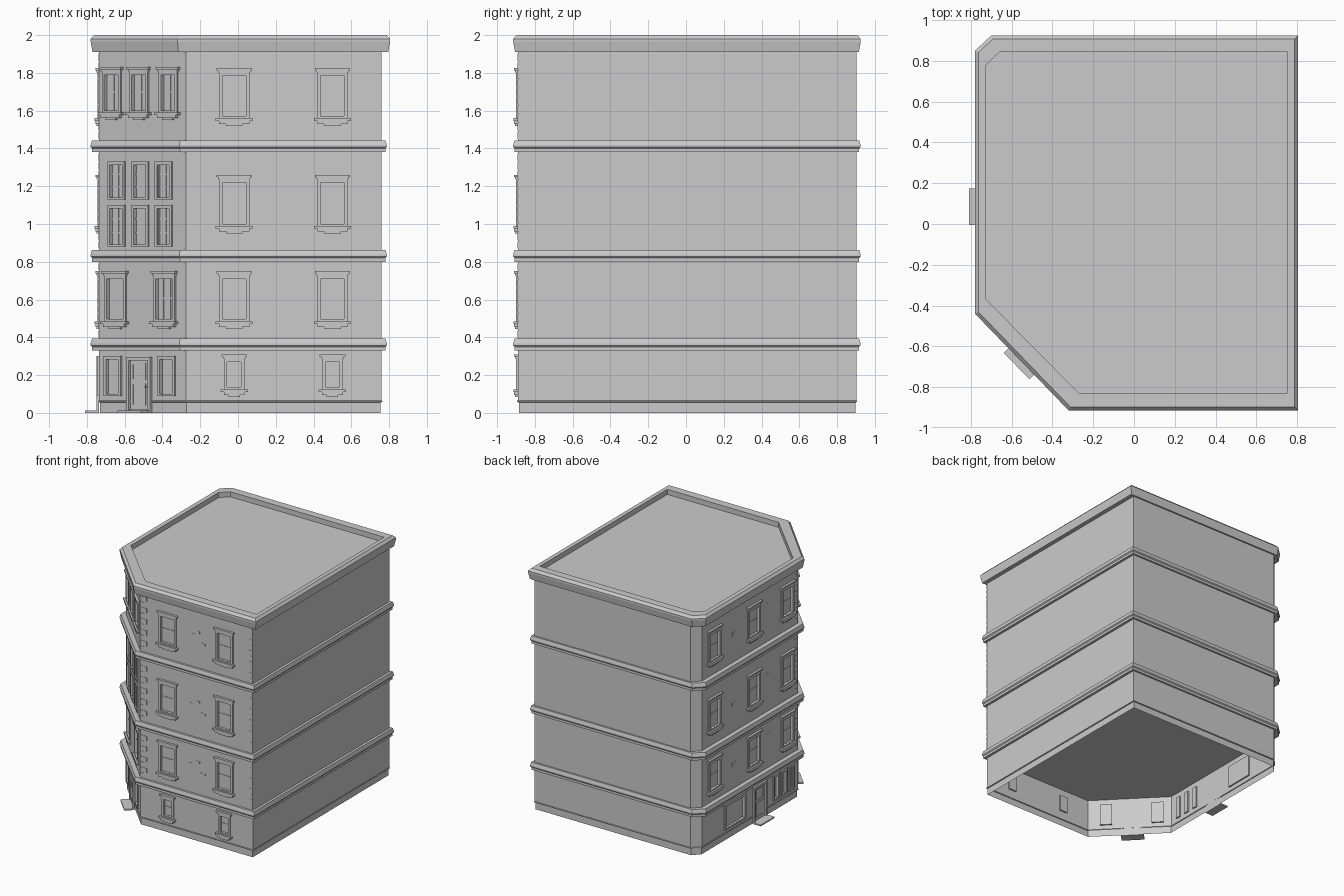
import bpy, bmesh
from mathutils import Vector

cube = bpy.data.objects.get("Cube")
if cube:
    bpy.data.objects.remove(cube, do_unlink=True)

grey = bpy.data.materials.new("plain_grey")
grey.use_nodes = True
COLOR = (0.6, 0.6, 0.6, 1)
grey.diffuse_color = COLOR
grey.node_tree.nodes["Principled BSDF"].inputs["Base Color"].default_value = COLOR

# Footprints, counter-clockwise from the cut corner
WALL = [(-.735, -.42), (-.275, -.89), (.76, -.89), (.76, .902), (-.675, .902), (-.735, .84)]
BAND = [(-.78, -.44), (-.31, -.915), (.788, -.915), (.788, .924), (-.70, .924), (-.78, .85)]
CORNICE = [(-.78, -.44), (-.32, -.915), (.805, -.915), (.805, .925), (-.70, .925), (-.78, .85)]
DECK = [(-.725, -.37), (-.27, -.83), (.753, -.83), (.753, .843), (-.66, .843), (-.725, .78)]


def finish(bm, name, recalc=True):
    if recalc:
        bmesh.ops.recalc_face_normals(bm, faces=bm.faces)
    mesh = bpy.data.meshes.new(name)
    bm.to_mesh(mesh)
    bm.free()
    mesh.materials.append(grey)
    obj = bpy.data.objects.new(name, mesh)
    bpy.context.collection.objects.link(obj)


def offset(poly, dist):
    """Mitred outward offset of a footprint."""
    pts = [Vector(p) for p in poly]
    out = []
    for i, p in enumerate(pts):
        a = (p - pts[i - 1]).normalized()
        b = (pts[(i + 1) % len(pts)] - p).normalized()
        n1, n2 = Vector((a.y, -a.x)), Vector((b.y, -b.x))
        out.append(p + (n1 + n2) * dist / (1 + n1.dot(n2)))
    return out


def loft(rings, closed=False, cap=False):
    """Skin a stack of (footprint, offset, z) rings."""
    bm = bmesh.new()
    loops = [[bm.verts.new((p.x, p.y, z)) for p in offset(poly, d)] for poly, d, z in rings]
    pairs = list(zip(loops, loops[1:]))
    if closed:
        pairs.append((loops[-1], loops[0]))
    for lo, hi in pairs:
        for i in range(len(lo)):
            j = (i + 1) % len(lo)
            bm.faces.new((lo[i], lo[j], hi[j], hi[i]))
    if cap:
        bm.faces.new(loops[-1])
    bm.normal_update()
    return bm


# Ceiling of the ground floor
bm = bmesh.new()
bm.faces.new([bm.verts.new((p.x, p.y, .33)) for p in reversed(offset(WALL, -.002))])
finish(bm, "ground_floor_ceiling", recalc=False)

# Cornice, parapet and roof deck
finish(loft([(WALL, 0, 1.91), (CORNICE, -.01, 1.91), (CORNICE, 0, 1.965), (CORNICE, 0, 1.98),
             (CORNICE, -.018, 2), (DECK, 0, 2), (DECK, 0, 1.958)], cap=True),
       "cornice_and_roof", recalc=False)

# Moulded bands between the floors
for name, z in (("lower", .33), ("middle", .8), ("upper", 1.38)):
    finish(loft([(WALL, -.01, z), (BAND, -.007, z), (BAND, -.007, z + .02),
                 (BAND, 0, z + .028), (BAND, 0, z + .038), (BAND, -.007, z + .063),
                 (WALL, -.01, z + .063)], closed=True), name + "_band")

# Wall frames: origin, direction along the wall, outward direction
FRONT = (Vector((0, -.89, 0)), Vector((1, 0, 0)), Vector((0, -1, 0)))
LEFT = (Vector((-.735, 0, 0)), Vector((0, 1, 0)), Vector((-1, 0, 0)))
along = Vector((.46, -.47, 0)).normalized()
DIAG = (Vector((-.505, -.655, 0)), along, Vector((along.y, -along.x, 0)))
UP = Vector((0, 0, 1))
RECESS = .012
openings = []


def diag_u(x):
    return (x - DIAG[0].x) / along.x


def block(bm, wall, u, z0, z1, width, depth, start=.0005):
    """Box on a wall, centred at u, sticking out by depth."""
    origin, t, n = wall
    ends = []
    for z in (z0, z1):
        ends.append([bm.verts.new(origin + t * (u + s * width / 2) + n * d + UP * z)
                     for s, d in ((-1, start), (1, start), (1, depth), (-1, depth))])
    lo, hi = ends
    bm.faces.new(lo)
    bm.faces.new(hi)
    for i in range(4):
        j = (i + 1) % 4
        bm.faces.new((lo[i], lo[j], hi[j], hi[i]))


def frame(bm, wall, u, z0, z1, w, bar=.018, depth=.01):
    """Four-sided surround."""
    for s in (-1, 1):
        block(bm, wall, u + s * (w - bar) / 2, z0, z1, bar, depth)
    block(bm, wall, u, z1 - bar, z1, w - 2 * bar, depth)
    block(bm, wall, u, z0, z0 + bar * .6, w - 2 * bar, depth)


def window(bm, wall, u, z0, z1, w, trim=True, rails=1, mullions=0):
    top = z1 - (.022 if trim else 0)
    frame(bm, wall, u, z0, top, w)
    openings.append((wall, u, z0 + .011, top - .018, w - .036))
    # Glazing bars on the sunken pane
    for i in range(rails):
        z = z0 + (top - z0) * (i + 1) / (rails + 1)
        block(bm, wall, u, z - .004, z + .004, w - .036, .004 - RECESS, start=-RECESS)
    for i in range(mullions):
        x = u - w / 2 + w * (i + 1) / (mullions + 1)
        block(bm, wall, x, z0 + .011, top - .018, .006, .003 - RECESS, start=-RECESS)
    # Lintel, sill and bracket
    if trim:
        block(bm, wall, u, top, z1 - .01, w + .01, .014)
        block(bm, wall, u, z1 - .012, z1, w + .026, .02)
        block(bm, wall, u, z0 - .014, z0, w + .036, .024)
        block(bm, wall, u, z0 - .03, z0 - .014, w, .02)
        block(bm, wall, u, z0 - .04, z0 - .03, w * .55, .014)


def door(bm, wall, u, top, w, step):
    frame(bm, wall, u, 0, top, w, depth=.014)
    block(bm, wall, u, .015, top - .018, w - .05, .005)
    frame(bm, wall, u, top - .12, top - .03, w - .08, bar=.008, depth=.009)
    frame(bm, wall, u, .04, top - .14, w - .08, bar=.006, depth=.008)
    block(bm, wall, u + w * .3, .135, .143, .008, .014)
    block(bm, wall, u, 0, .012, w, step)


FLOORS = ((.485, .75), (.99, 1.26), (1.56, 1.825))

# Front windows
bm = bmesh.new()
for x in (-.02, .5):
    for z0, z1 in FLOORS:
        window(bm, FRONT, x, z0, z1, .16)
    window(bm, FRONT, x, .125, .31, .11)
finish(bm, "front_windows")

# Left side windows, shop windows and door
bm = bmesh.new()
for y in (.68, .16, -.28):
    for z0, z1 in FLOORS:
        window(bm, LEFT, y, z0, z1, .16)
for y in (-.33, -.23, -.13):
    window(bm, LEFT, y, .09, .3, .08, trim=False, rails=0)
window(bm, LEFT, .41, .09, .3, .28, trim=False, rails=0)
finish(bm, "left_windows")
bm = bmesh.new()
door(bm, LEFT, .085, .3, .18, .075)
finish(bm, "left_door")

# Cut corner windows, floor by floor
bm = bmesh.new()
for x in (-.66, -.375):
    window(bm, DIAG, diag_u(x), .09, .3, .13, trim=False, rails=0)
for x in (-.645, -.385):
    window(bm, DIAG, diag_u(x), .485, .75, .16, mullions=2)
for x in (-.64, -.515, -.39):
    for z0, z1 in ((.88, 1.1), (1.13, 1.33)):
        window(bm, DIAG, diag_u(x), z0, z1, .128, trim=False, rails=2, mullions=1)
for x in (-.665, -.52, -.365):
    window(bm, DIAG, diag_u(x), 1.59, 1.83, .14, mullions=1)
finish(bm, "corner_windows")
bm = bmesh.new()
door(bm, DIAG, -.02, .295, .18, .08)
finish(bm, "corner_door")


def on_wall(face, wall):
    origin, t, n = wall
    return face.normal.dot(n) > .99 and abs((face.calc_center_median() - origin).dot(n)) < .001


def sink(bm, wall, u, z0, z1, w):
    """Cut a rectangle into a wall and push it inward."""
    origin, t, n = wall
    for co, no in ((origin + t * (u - w / 2), t), (origin + t * (u + w / 2), t),
                   (UP * z0, UP), (UP * z1, UP)):
        faces = [f for f in bm.faces if on_wall(f, wall)]
        edges = {e for f in faces for e in f.edges}
        verts = {v for f in faces for v in f.verts}
        bmesh.ops.bisect_plane(bm, geom=faces + list(edges) + list(verts), dist=.00001,
                               plane_co=co, plane_no=no)
        bm.normal_update()
    inside = []
    for f in bm.faces:
        c = f.calc_center_median()
        if on_wall(f, wall) and abs((c - origin).dot(t) - u) < w / 2 and z0 < c.z < z1:
            inside.append(f)
    new = bmesh.ops.extrude_face_region(bm, geom=inside)["geom"]
    bmesh.ops.translate(bm, vec=n * -RECESS, verts=[g for g in new if isinstance(g, bmesh.types.BMVert)])
    bmesh.ops.delete(bm, geom=[f for f in inside if f.is_valid], context='FACES')
    bm.normal_update()


# Walls, open underneath, with a recessed plinth and sunken window panes
bm = loft([(WALL, -.005, 0), (WALL, -.005, .055), (WALL, .004, .058),
           (WALL, .004, .064), (WALL, 0, .066), (WALL, 0, 1.93)])
for opening in openings:
    sink(bm, *opening)
finish(bm, "walls", recalc=False)

# Corner quoins in alternating widths on the upper floors
bm = bmesh.new()
for wall, edge, inward, scale in ((FRONT, -.275, 1, 1), (FRONT, .76, -1, .5), (LEFT, -.42, 1, 1)):
    for z0, z1 in ((.4, .8), (.87, 1.38), (1.45, 1.91)):
        count = round((z1 - z0) / .045)
        pitch = (z1 - z0) / count
        for i in range(count):
            w = (.06 if i % 2 else .035) * scale
            z = z0 + i * pitch
            block(bm, wall, edge + inward * w / 2, z, z + pitch - .008, w, .003)
finish(bm, "quoins")

# Scattered raised bricks
bm = bmesh.new()
for z in (.62, 1.12, 1.7):
    for x, dz in ((.2, 0), (.25, .03), (.3, -.06)):
        block(bm, FRONT, x, z + dz, z + dz + .018, .045, .002)
    for y, dz in ((.42, -.04), (-.02, .03)):
        block(bm, LEFT, y, z + dz, z + dz + .03, .05, .002)
finish(bm, "raised_bricks")
